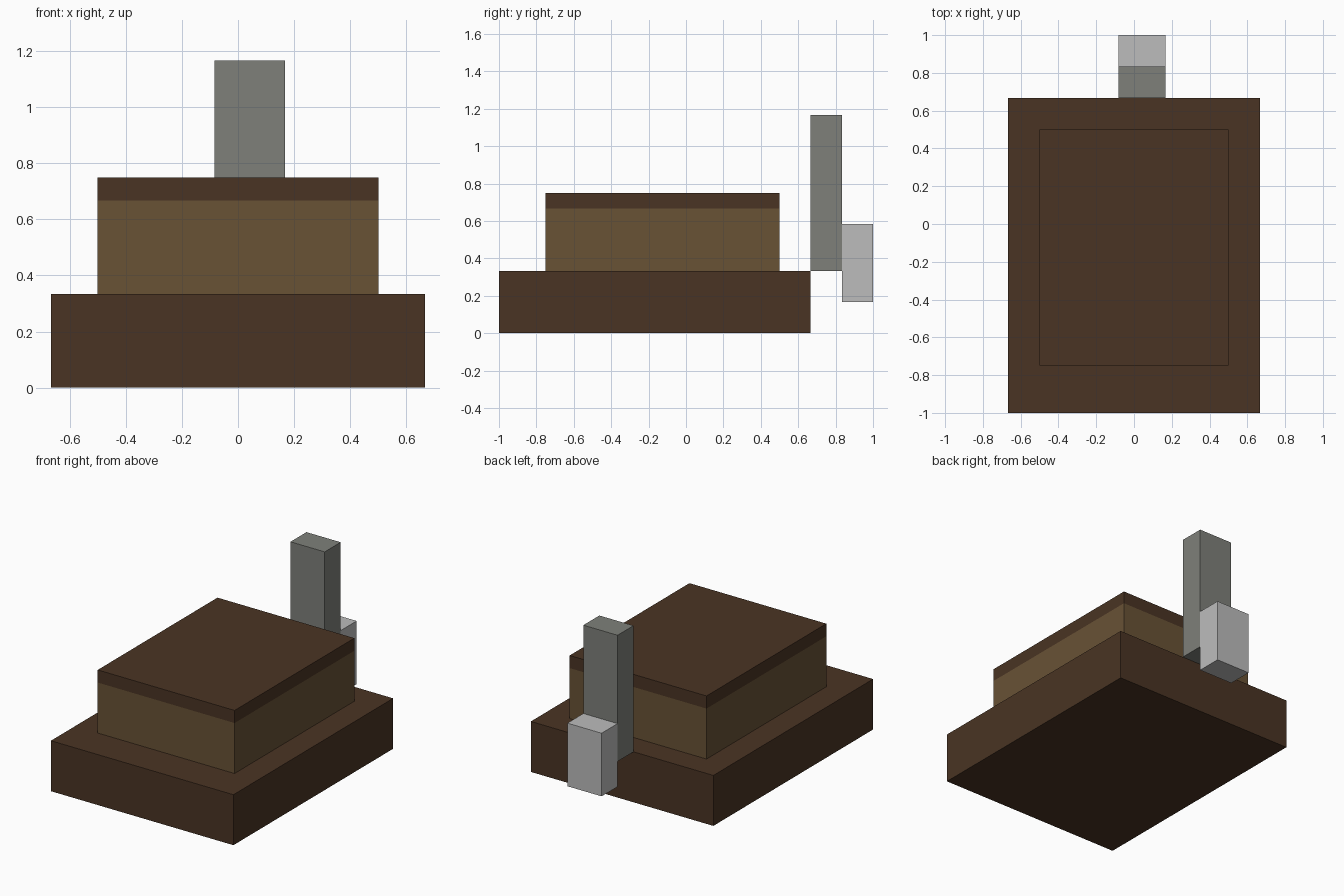
import bpy
import bmesh
from mathutils import Matrix, Vector

if "Cube" in bpy.data.objects:
    bpy.data.objects.remove(bpy.data.objects["Cube"], do_unlink=True)

U = 1 / 12  # block module: every size is a whole number of these


def material(name, rgb):
    mat = bpy.data.materials.new(name)
    mat.use_nodes = True
    mat.diffuse_color = (*rgb, 1)
    mat.node_tree.nodes["Principled BSDF"].inputs["Base Color"].default_value = (*rgb, 1)
    return mat


dark_brown = material("dark_brown", (0.068, 0.034, 0.017))
tan_brown = material("tan_brown", (0.138, 0.084, 0.036))
mid_grey = material("mid_grey", (0.209, 0.216, 0.195))
light_grey = material("light_grey", (0.503, 0.503, 0.503))


def block(name, low, high, mat, band=None):
    """Box between two corners in modules; band = (height, material) recolours the top."""
    low, high = Vector(low) * U, Vector(high) * U
    bm = bmesh.new()
    place = Matrix.Translation((low + high) / 2) @ Matrix.Diagonal((*(high - low), 1))
    bmesh.ops.create_cube(bm, size=1, matrix=place)
    mesh = bpy.data.meshes.new(name)
    mesh.materials.append(mat)
    if band:
        level = band[0] * U
        mesh.materials.append(band[1])
        bmesh.ops.bisect_plane(bm, geom=bm.verts[:] + bm.edges[:] + bm.faces[:],
                               plane_co=(0, 0, level), plane_no=(0, 0, 1))
        for face in bm.faces:
            face.material_index = int(face.calc_center_median().z > level)
    bm.to_mesh(mesh)
    bm.free()
    obj = bpy.data.objects.new(name, mesh)
    bpy.context.collection.objects.link(obj)
    return obj


# Wide base and the smaller two-tone tier on it
block("base", (-8, -12, 0), (8, 8, 4), dark_brown)
block("upper_tier", (-6, -9, 4), (6, 6, 9), tan_brown, band=(8, dark_brown))

# Off-centre post behind the base, with a short block on its back
block("rear_post", (-1, 8, 4), (2, 10, 14), mid_grey)
block("rear_block", (-1, 10, 2), (2, 12, 7), light_grey)
